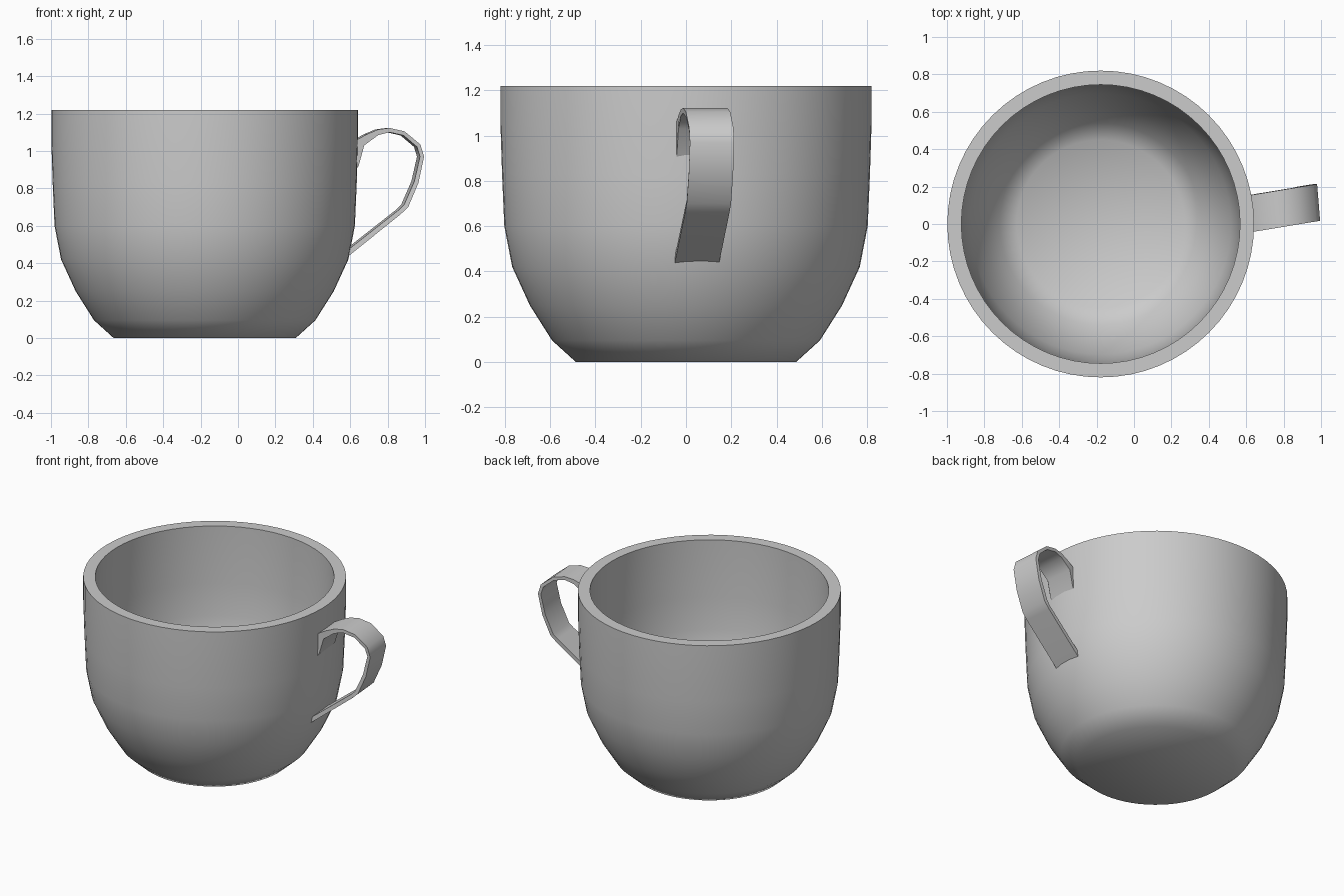
import bpy, bmesh, math

if "Cube" in bpy.data.objects:
    bpy.data.objects.remove(bpy.data.objects["Cube"])

CX, SEG = -0.178, 64
grey = bpy.data.materials.new("plain grey")
grey.diffuse_color = (0.6, 0.6, 0.6, 1)
grey.use_nodes = True
grey.node_tree.nodes["Principled BSDF"].inputs["Base Color"].default_value = grey.diffuse_color


def finish(bm, name, angle):
    bmesh.ops.recalc_face_normals(bm, faces=bm.faces)
    me = bpy.data.meshes.new(name)
    bm.to_mesh(me)
    bm.free()
    me.materials.append(grey)
    ob = bpy.data.objects.new(name, me)
    bpy.context.collection.objects.link(ob)
    bpy.ops.object.select_all(action='DESELECT')
    ob.select_set(True)
    bpy.context.view_layer.objects.active = ob
    bpy.ops.object.shade_smooth_by_angle(angle=math.radians(angle))
    return ob


# cup bowl: lathed wall profile (radius, height), outside then inside
profile = [(0, 0), (0.487, 0), (0.592, 0.095), (0.69, 0.25), (0.768, 0.42),
           (0.803, 0.60), (0.813, 0.83), (0.82, 1.05), (0.82, 1.22),
           (0.745, 1.22), (0.745, 1.05), (0.738, 0.83), (0.728, 0.61),
           (0.697, 0.45), (0.625, 0.29), (0.54, 0.155), (0.45, 0.085), (0, 0.08)]
bm = bmesh.new()
vs = [bm.verts.new((CX + r, 0, z)) for r, z in profile]
es = [bm.edges.new(p) for p in zip(vs, vs[1:])]
bmesh.ops.spin(bm, geom=vs + es, cent=(CX, 0, 0), axis=(0, 0, 1),
               angle=math.tau, steps=SEG, use_duplicate=False)
bmesh.ops.remove_doubles(bm, verts=bm.verts, dist=1e-4)
finish(bm, "cup_bowl", 50)

# handle: flat band, each section gives outer (x, z) and inner (x, z)
sections = [((0.60, 1.03), (0.60, 0.86)), ((0.645, 1.065), (0.645, 0.92)),
            ((0.69, 1.09), (0.675, 1.03)), ((0.75, 1.115), (0.75, 1.085)),
            ((0.81, 1.123), (0.81, 1.10)), ((0.89, 1.105), (0.885, 1.083)),
            ((0.975, 1.035), (0.957, 1.022)), ((0.995, 0.97), (0.973, 0.97)),
            ((0.965, 0.83), (0.943, 0.838)), ((0.91, 0.70), (0.888, 0.712)),
            ((0.87, 0.662), (0.86, 0.685)), ((0.59, 0.437), (0.58, 0.465))]
bm = bmesh.new()
rings = []
for outer, inner in sections:
    ring = []
    for (x, z), s in ((outer, -1), (outer, 1), (inner, 1), (inner, -1)):
        yc = 0.05 + 0.165 * (outer[0] - 0.6)
        ring.append(bm.verts.new((x - 0.008 * (s + 1), yc + s * 0.098, z)))
    rings.append(ring)
for a, b in zip(rings, rings[1:]):
    for i in range(4):
        j = (i + 1) % 4
        bm.faces.new((a[i], a[j], b[j], b[i]))
bm.faces.new(rings[0])
bm.faces.new(rings[-1])
finish(bm, "cup_handle", 50)
